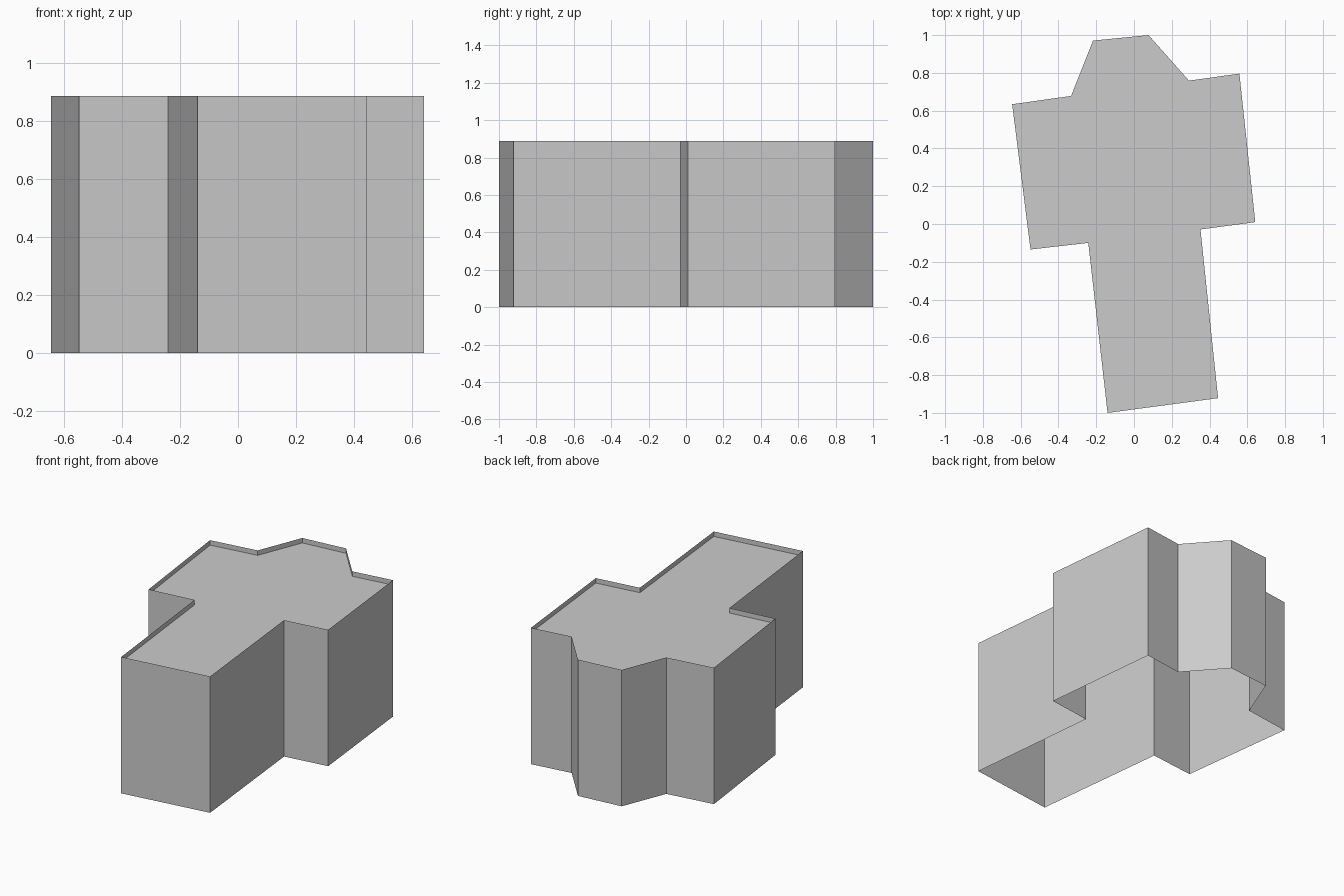
import bpy
import bmesh

if "Cube" in bpy.data.objects:
    bpy.data.objects.remove(bpy.data.objects["Cube"])

HEIGHT = 0.887      # top of the parapet
ROOF_Z = 0.855      # roof sits slightly below the parapet

# Building footprint, counter-clockwise from the front-left corner
FOOTPRINT = [
    (-0.14, -1.0), (0.445, -0.922), (0.352, -0.029), (0.642, 0.01),
    (0.558, 0.796), (0.291, 0.759), (0.077, 1.0), (-0.217, 0.971),
    (-0.333, 0.678), (-0.645, 0.634), (-0.548, -0.135), (-0.242, -0.1),
]


def add_object(name, bm):
    mesh = bpy.data.meshes.new(name)
    bm.to_mesh(mesh)
    bm.free()
    obj = bpy.data.objects.new(name, mesh)
    bpy.context.collection.objects.link(obj)
    return obj


def ring(bm, z):
    return [bm.verts.new((x, y, z)) for x, y in FOOTPRINT]


# Outer walls: thin shell, open at the bottom, rising past the roof as a parapet
bm = bmesh.new()
low, high = ring(bm, 0), ring(bm, HEIGHT)
for i in range(len(FOOTPRINT)):
    j = (i + 1) % len(FOOTPRINT)
    bm.faces.new((low[i], low[j], high[j], high[i]))
add_object("outer_walls", bm)

# Flat roof inside the parapet
bm = bmesh.new()
bm.faces.new(ring(bm, ROOF_Z))
add_object("flat_roof", bm)
